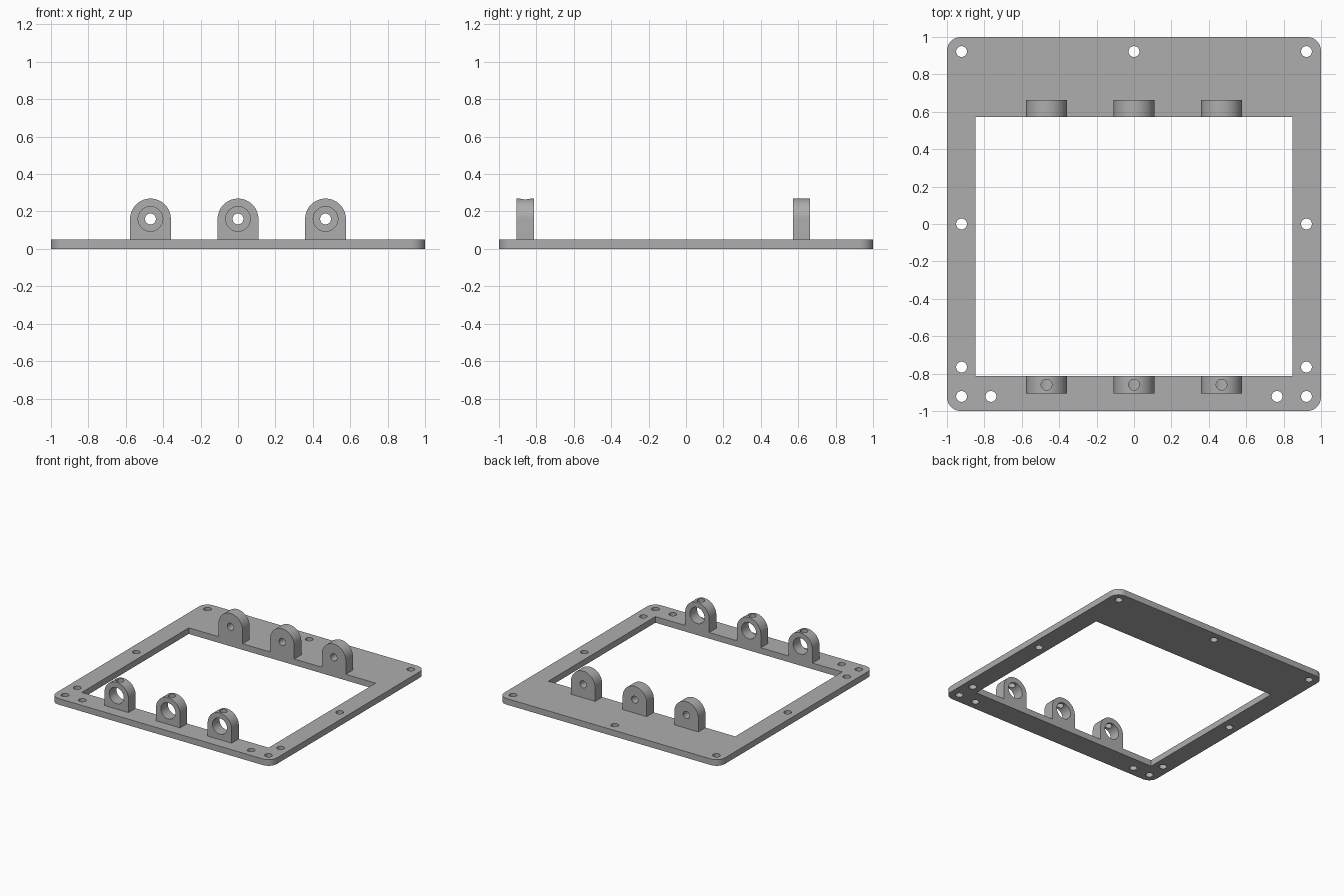
import bpy
from math import cos, sin, pi

cube = bpy.data.objects.get("Cube")
if cube:
    bpy.data.objects.remove(cube, do_unlink=True)

grey = bpy.data.materials.new("plain grey")
grey.use_nodes = True
colour = (0.42, 0.42, 0.42, 1)
grey.diffuse_color = colour
grey.node_tree.nodes["Principled BSDF"].inputs["Base Color"].default_value = colour

PLATE = 0.05
HOLE = 0.029


def arc(cx, cy, r, start, end, n):
    return [(cx + r * cos(start + (end - start) * i / n),
             cy + r * sin(start + (end - start) * i / n)) for i in range(n + 1)]


def circle(cx, cy, r, n=40):
    return arc(cx, cy, r, 0, 2 * pi, n)[:-1]


def select_only(obj):
    bpy.ops.object.select_all(action='DESELECT')
    obj.select_set(True)
    bpy.context.view_layer.objects.active = obj


def extrude_outline(name, loops, thickness, location, rotation=(0, 0, 0)):
    """Extrude an outline with holes, centred on its own plane."""
    curve = bpy.data.curves.new(name, 'CURVE')
    curve.dimensions = '2D'
    curve.fill_mode = 'BOTH'
    curve.extrude = thickness / 2
    for loop in loops:
        spline = curve.splines.new('POLY')
        spline.points.add(len(loop) - 1)
        for point, (x, y) in zip(spline.points, loop):
            point.co = (x, y, 0, 1)
        spline.use_cyclic_u = True
    obj = bpy.data.objects.new(name, curve)
    bpy.context.collection.objects.link(obj)
    obj.location, obj.rotation_euler = location, rotation
    select_only(obj)
    bpy.ops.object.convert(target='MESH')
    obj = bpy.context.object
    # Weld the caps to the walls
    weld = obj.modifiers.new("weld", 'WELD')
    weld.merge_threshold = 0.0001
    bpy.ops.object.modifier_apply(modifier=weld.name)
    obj.data.materials.clear()
    obj.data.materials.append(grey)
    return obj


def shade(obj):
    select_only(obj)
    bpy.ops.object.shade_smooth_by_angle(angle=pi / 6)


# Base frame: rounded plate, rectangular opening and screw holes
corner = 0.075
c = 1 - corner
outline = []
for i, (x, y) in enumerate([(c, c), (-c, c), (-c, -c), (c, -c)]):
    outline += arc(x, y, corner, i * pi / 2, (i + 1) * pi / 2, 12)
opening = [(-0.847, -0.813), (0.847, -0.813), (0.847, 0.572), (-0.847, 0.572)]
e, inner = 0.922, 0.765
holes = [(0, e)]
for s in (-1, 1):
    holes += [(s * e, e), (s * e, 0), (s * e, -inner), (s * e, -e), (s * inner, -e)]
frame = extrude_outline("base_frame",
                        [outline, opening] + [circle(x, y, HOLE) for x, y in holes],
                        PLATE, (0, 0, PLATE / 2))
shade(frame)

# Upright lugs: wide bores at the front, narrow ones at the back
RADIUS, AXIS, DEPTH = 0.109, 0.16, 0.092
for side, x in (("right", -0.468), ("middle", 0), ("left", 0.468)):
    for row, y, bore in (("front", -0.859, 0.066), ("back", 0.618, HOLE)):
        profile = [(-RADIUS, PLATE), (RADIUS, PLATE)] + arc(0, AXIS, RADIUS, 0, pi, 32)
        lug = extrude_outline(f"{row}_lug_{side}", [profile, circle(0, AXIS, bore)],
                              DEPTH, (x, y, 0), (pi / 2, 0, 0))
        if row == "front":
            # Set screw hole from the crown down into the bore
            bpy.ops.mesh.primitive_cylinder_add(vertices=32, radius=HOLE, depth=0.16,
                                                location=(x, y, AXIS + 0.08))
            cutter = bpy.context.object
            cutter.name = "screw_hole_cutter"
            cutter.hide_render = True
            select_only(lug)
            cut = lug.modifiers.new("screw hole", 'BOOLEAN')
            cut.operation, cut.solver, cut.object = 'DIFFERENCE', 'EXACT', cutter
            bpy.ops.object.modifier_apply(modifier=cut.name)
            bpy.data.objects.remove(cutter, do_unlink=True)
        shade(lug)
